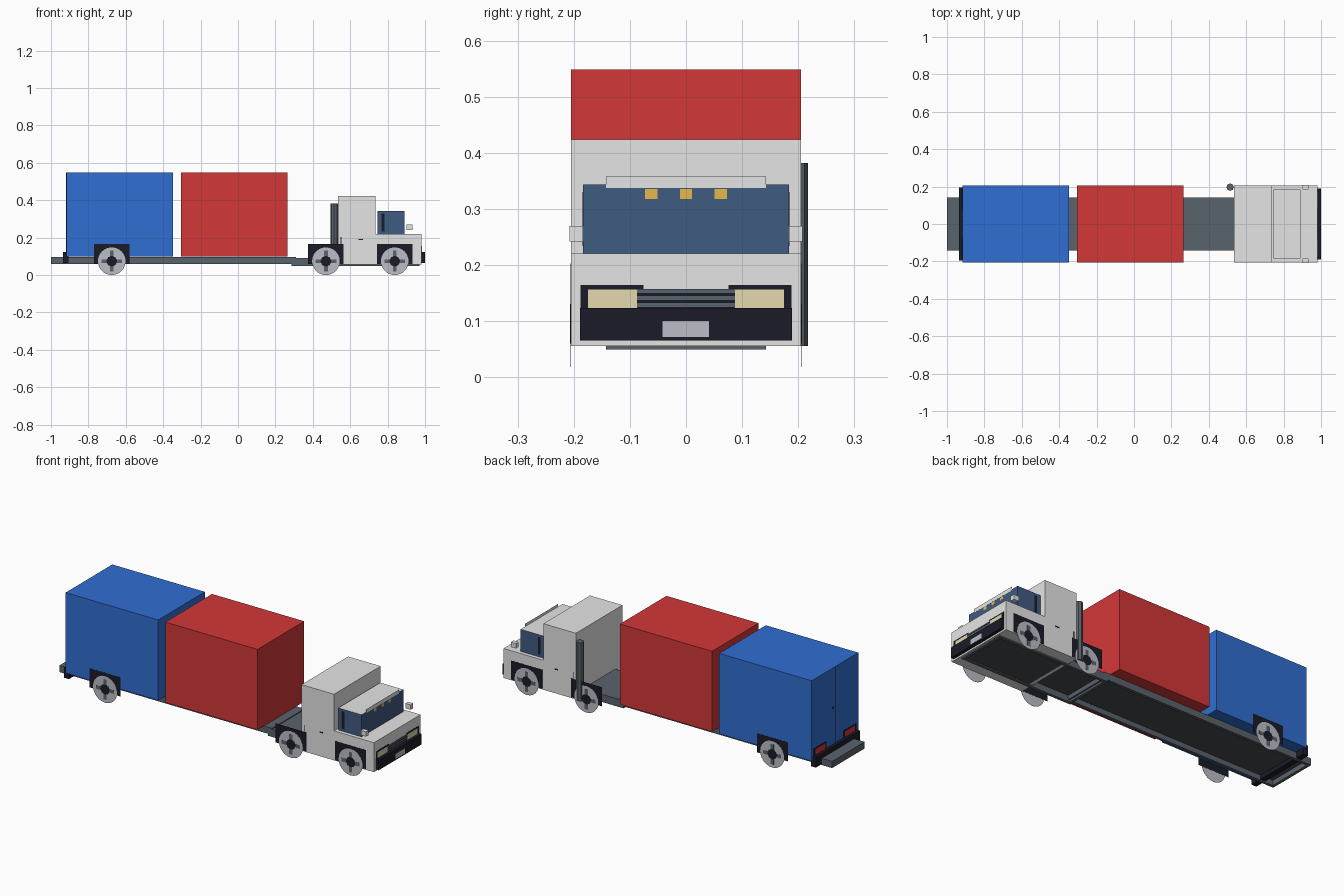
import bpy
import bmesh
from math import pi
from mathutils import Matrix, Vector

if "Cube" in bpy.data.objects:
    bpy.data.objects.remove(bpy.data.objects["Cube"], do_unlink=True)


def material(name, *rgb):
    linear = [((c / 255 + 0.055) / 1.055) ** 2.4 for c in rgb] + [1]
    m = bpy.data.materials.new(name)
    m.use_nodes = True
    m.diffuse_color = linear
    m.node_tree.nodes["Principled BSDF"].inputs["Base Color"].default_value = linear
    return m


PAINT = material("light grey paint", 229, 229, 229)
RED = material("red", 211, 55, 55)
BLUE = material("blue", 48, 110, 210)
GLASS = material("navy glass", 64, 91, 129)
STEEL = material("chassis grey", 90, 99, 108)
BLACK = material("black trim", 27, 27, 39)
CREAM = material("headlight cream", 228, 216, 174)
AMBER = material("amber", 233, 186, 74)
RIM = material("wheel grey", 187, 190, 199)
UNDER = material("underside dark", 70, 75, 80)


def finish(name, bm, *mats):
    mesh = bpy.data.meshes.new(name)
    bm.to_mesh(mesh)
    bm.free()
    for m in mats:
        mesh.materials.append(m)
    ob = bpy.data.objects.new(name, mesh)
    bpy.context.collection.objects.link(ob)
    return ob


def box(name, x, y, z, mat):
    """Box from (low, high) pairs along each axis."""
    bm = bmesh.new()
    bmesh.ops.create_cube(bm, size=1)
    low, high = (Vector(p) for p in zip(x, y, z))
    size = high - low
    for v in bm.verts:
        v.co = (low + high) / 2 + Vector(a * b for a, b in zip(v.co, size))
    bmesh.ops.recalc_face_normals(bm, faces=bm.faces)
    return finish(name, bm, mat)


def disc(name, centre, radius, depth, sides, axis, mat):
    bm = bmesh.new()
    turn = Matrix.Rotation(pi / 2, 4, "X") if axis == "Y" else Matrix()
    bmesh.ops.create_cone(bm, cap_ends=True, segments=sides, radius1=radius, radius2=radius,
                          depth=depth, matrix=Matrix.Translation(centre) @ turn)
    return finish(name, bm, mat)


def span(side, near, far):
    """Mirrored y range on one side of the truck."""
    return tuple(sorted((side * near, side * far)))


def frame(name, x, half, z, mat, wall=0.016):
    """Open-bottomed chassis: rails, end beams and a recessed deck."""
    for side, label in ((1, "left"), (-1, "right")):
        box(f"{name}_{label}_rail", x, span(side, half - wall, half), z, mat)
    inner = (wall - half, half - wall)
    box(f"{name}_rear_beam", (x[0], x[0] + wall), inner, z, mat)
    box(f"{name}_front_beam", (x[1] - wall, x[1]), inner, z, mat)
    box(f"{name}_deck", x, inner, (z[1] - 0.006, z[1]), mat)
    box(f"{name}_underside", (x[0] + wall, x[1] - wall), inner, (z[1] - 0.009, z[1] - 0.006), UNDER)


W = 0.205     # half width of the bodywork
SKIN = 0.0005  # thickness of painted-on plates

# Chassis
frame("trailer_chassis", (-1, 0.31), 0.143, (0.06, 0.097), STEEL)
frame("tractor_chassis", (0.285, 0.97), 0.143, (0.049, 0.092), STEEL)
box("cab_underside", (0.556, 0.954), (-0.127, 0.127), (0.055, 0.056), UNDER)

# Containers
box("rear_container", (-0.918, -0.348), (-W, W), (0.1, 0.548), BLUE)
box("front_container", (-0.304, 0.264), (-W, W), (0.1, 0.548), RED)
box("rear_door_seam", (-0.918 - SKIN, -0.918), (-0.002, 0.002), (0.125, 0.548), BLACK)
box("rear_door_handle", (-0.918 - SKIN, -0.918), (0.008, 0.02), (0.32, 0.332), BLACK)

# Cab body with hood and sleeper
box("sleeper", (0.535, 0.735), (-W, W), (0.056, 0.424), PAINT)
box("hood", (0.735, 0.981), (-W, W), (0.056, 0.22), PAINT)

# Glazed cab with painted roof
cab = box("cab_windows", (0.747, 0.89), (-0.184, 0.184), (0.22, 0.343), GLASS)
cab.data.materials.append(PAINT)
for face in cab.data.polygons:
    face.material_index = 1 if face.normal.z > 0.5 else 0
box("visor", (0.89, 0.89 + SKIN), (-0.143, 0.143), (0.337, 0.358), PAINT)
for i in (-1, 0, 1):
    box("marker_light", (0.89, 0.89 + SKIN), (i * 0.062 - 0.011, i * 0.062 + 0.011),
        (0.318, 0.335), AMBER)

# Bumpers, plate and grille
box("front_bumper", (0.981, 0.999), (-0.189, 0.189), (0.065, 0.123), BLACK)
box("number_plate", (0.999, 1.0), (-0.042, 0.041), (0.072, 0.1), RIM)
box("rear_bumper", (-0.936, -0.906), (-0.194, 0.194), (0.065, 0.123), BLACK)
box("grille_back", (0.981, 0.982), (-0.088, 0.088), (0.123, 0.157), BLACK)
for i in range(3):
    z = 0.125 + i * 0.0123
    box("grille_bar", (0.982, 0.983), (-0.087, 0.087), (z, z + 0.007), STEEL)

for side, label in ((1, "left"), (-1, "right")):
    # Lamps and mirrors
    box(f"{label}_headlight_frame", (0.981, 0.982), span(side, 0.076, 0.188), (0.123, 0.164), BLACK)
    box(f"{label}_headlight", (0.982, 0.983), span(side, 0.087, 0.175), (0.123, 0.156), CREAM)
    box(f"{label}_tail_frame", (-0.919, -0.918), span(side, 0.076, 0.188), (0.123, 0.164), BLACK)
    box(f"{label}_tail_light", (-0.92, -0.919), span(side, 0.087, 0.175), (0.123, 0.156), RED)
    box(f"{label}_mirror", (0.902, 0.934), span(side, 0.184, 0.208), (0.242, 0.269), PAINT)

    # Door details
    box(f"{label}_window_pillar", (0.767, 0.784), span(side, 0.184, 0.184 + SKIN),
        (0.234, 0.33), BLACK)
    box(f"{label}_door_handle", (0.645, 0.667), span(side, W, W + SKIN), (0.187, 0.194), BLACK)
    box(f"{label}_door_seam", (0.549, 0.553), span(side, W, W + SKIN), (0.165, 0.203), BLACK)

    # Flat wheels on black arches, layered outward
    layer = [W + i * SKIN for i in range(5)]
    for place, x in (("trailer", -0.675), ("drive", 0.47), ("steer", 0.838)):
        box(f"{place}_{label}_arch", (x - 0.096, x + 0.095), span(side, *layer[:2]),
            (0.06, 0.166), BLACK)
        disc(f"{place}_{label}_wheel", (x, side * (layer[1] + SKIN / 2), 0.074),
             0.074, SKIN, 24, "Y", RIM)
        spoke = span(side, *layer[2:4])
        box(f"{place}_{label}_spoke_flat", (x - 0.056, x + 0.056), spoke, (0.064, 0.084), STEEL)
        box(f"{place}_{label}_spoke_upright", (x - 0.01, x + 0.01), spoke, (0.018, 0.13), STEEL)
        disc(f"{place}_{label}_hub", (x, side * (layer[3] + SKIN / 2), 0.074),
             0.029, SKIN, 8, "Y", BLACK)

# Exhaust stack
disc("exhaust_stack", (0.514, 0.197, 0.219), 0.02, 0.326, 8, "Z", STEEL)
